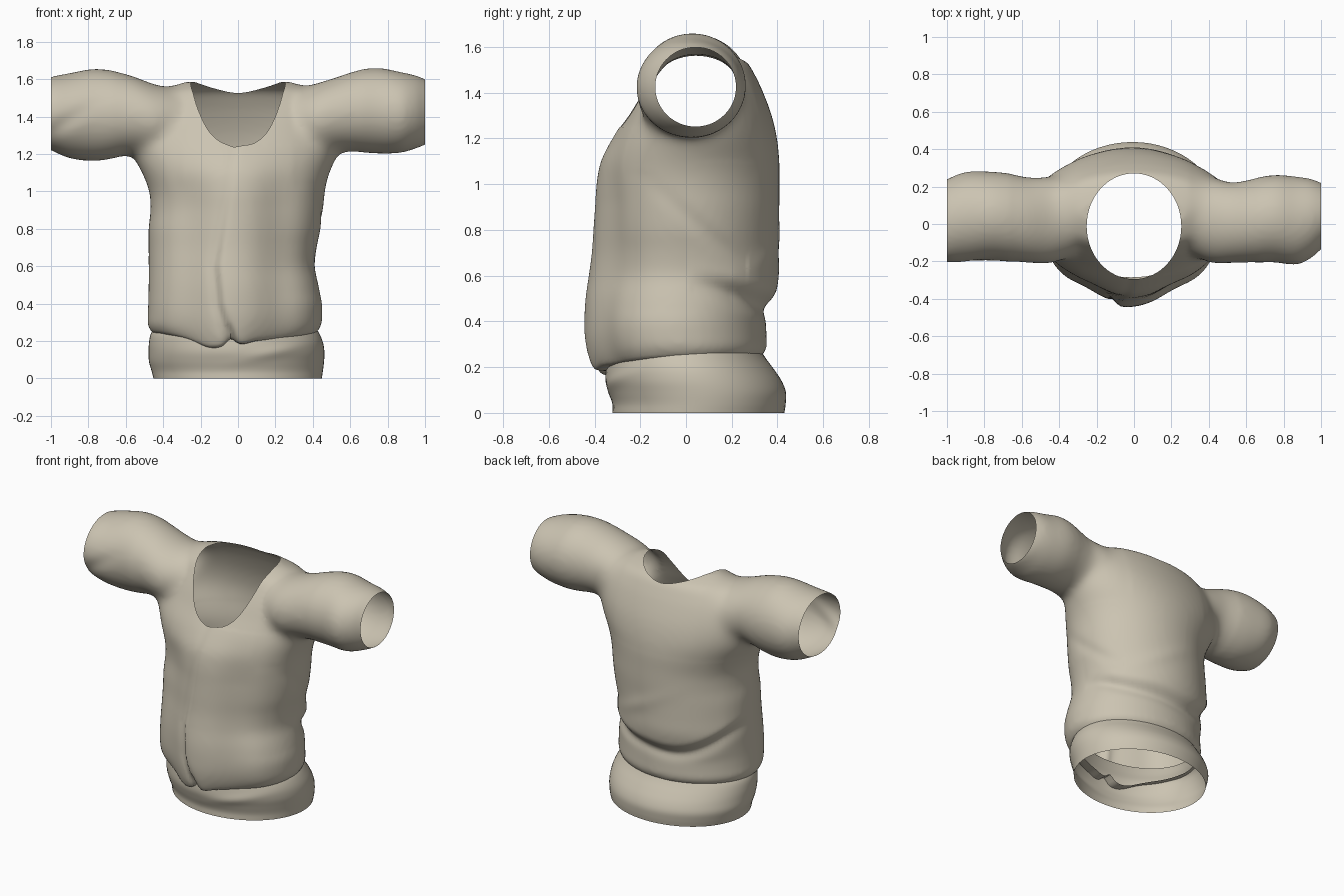
import bpy, bmesh, math
from mathutils import Vector

if "Cube" in bpy.data.objects:
    bpy.data.objects.remove(bpy.data.objects["Cube"])

cloth = bpy.data.materials.new("beige cloth")
cloth.diffuse_color = (0.60, 0.55, 0.443, 1)
cloth.use_nodes = True
cloth.node_tree.nodes["Principled BSDF"].inputs["Base Color"].default_value = cloth.diffuse_color


def refine(rings, sub=4):
    """Smooth extra rings between the given ones."""
    def slope(i, k):
        a, b = rings[max(0, i - 1)], rings[min(len(rings) - 1, i + 1)]
        return (b[k] - a[k]) / (b[0] - a[0])
    out = []
    for i in range(len(rings) - 1):
        r, s = rings[i], rings[i + 1]
        h = s[0] - r[0]
        for q in range(sub):
            t = q / sub
            c = [r[0] + h * t]
            for k in range(1, 5):
                c.append((2 * t**3 - 3 * t**2 + 1) * r[k] + (t**3 - 2 * t**2 + t) * h * slope(i, k)
                         + (3 * t**2 - 2 * t**3) * s[k] + (t**3 - t**2) * h * slope(i + 1, k))
            out.append(c)
    return out + [rings[-1]]


def loft(bm, rings, along_x=False, n=64, caps=True):
    """Skin elliptical rings: (position, lo_a, hi_a, lo_b, hi_b)."""
    loops = []
    for p, a0, a1, b0, b1 in refine(rings):
        loop = []
        for i in range(n):
            t = 2 * math.pi * i / n
            a = (a0 + a1) / 2 + (a1 - a0) / 2 * math.cos(t)
            b = (b0 + b1) / 2 + (b1 - b0) / 2 * math.sin(t)
            loop.append(bm.verts.new((p, a, b) if along_x else (a, b, p)))
        loops.append(loop)
    for l0, l1 in zip(loops, loops[1:]):
        for i in range(n):
            j = (i + 1) % n
            bm.faces.new((l0[i], l0[j], l1[j], l1[i]))
    if caps:
        bm.faces.new(loops[0][::-1])
        bm.faces.new(loops[-1])


def make(name, bm):
    bmesh.ops.recalc_face_normals(bm, faces=bm.faces[:])
    me = bpy.data.meshes.new(name)
    bm.to_mesh(me)
    bm.free()
    me.materials.append(cloth)
    ob = bpy.data.objects.new(name, me)
    bpy.context.collection.objects.link(ob)
    return ob


def apply(ob, kind, **settings):
    m = ob.modifiers.new(kind, kind)
    for k, v in settings.items():
        setattr(m, k, v)
    bpy.context.view_layer.objects.active = ob
    bpy.ops.object.modifier_apply(modifier=m.name)


def punch(ob, cx, cy, rx, ry, z0, z1):
    """Cut an elliptical opening and remove the walls the cut leaves."""
    bm = bmesh.new()
    ring = (cx - rx, cx + rx, cy - ry, cy + ry)
    loft(bm, [(z0, *ring), (z1, *ring)])
    cutter = make("opening_cutter", bm)
    cutter.hide_render = True
    apply(ob, 'BOOLEAN', operation='DIFFERENCE', solver='EXACT', object=cutter)
    bpy.data.objects.remove(cutter)
    bm = bmesh.new()
    bm.from_mesh(ob.data)
    gone = []
    for f in bm.faces:
        c = f.calc_center_median()
        if ((c.x - cx) / rx) ** 2 + ((c.y - cy) / ry) ** 2 < 1.0005 and z0 - .01 < c.z < z1 + .01:
            gone.append(f)
    bmesh.ops.delete(bm, geom=gone, context='FACES')
    bm.to_mesh(ob.data)
    bm.free()


def lerp_table(table, z):
    for (z0, a), (z1, b) in zip(table, table[1:]):
        if z <= z1:
            return a + (b - a) * max(0, (z - z0) / (z1 - z0))
    return table[-1][1]


def gauss(d, w):
    return math.exp(-(d / w) ** 2)


def step(d, w):
    t = min(1, max(0, d / w * .5 + .5))
    return t * t * (3 - 2 * t)


# Jacket body
bm = bmesh.new()
loft(bm, [
    (.20, -.46, .42, -.385, .33), (.25, -.482, .445, -.408, .352),
    (.32, -.482, .45, -.425, .352), (.40, -.48, .448, -.430, .352),
    (.50, -.478, .43, -.427, .37), (.60, -.478, .41, -.415, .395),
    (.70, -.478, .42, -.403, .40), (.80, -.478, .442, -.398, .403),
    (.90, -.468, .455, -.393, .407), (1.0, -.475, .465, -.388, .408),
    (1.1, -.515, .49, -.370, .408), (1.2, -.565, .535, -.320, .398),
    (1.3, -.575, .555, -.258, .375), (1.4, -.56, .55, -.206, .338),
    (1.48, -.51, .51, -.16, .30), (1.54, -.43, .43, -.12, .26),
    (1.57, -.34, .34, -.07, .20), (1.585, -.28, .28, -.03, .15)])
# Sleeves
loft(bm, [
    (-1.04, -.19, .22, 1.24, 1.59), (-1.0, -.205, .24, 1.22, 1.612),
    (-.9, -.205, .278, 1.178, 1.632), (-.77, -.195, .28, 1.163, 1.655),
    (-.65, -.203, .268, 1.18, 1.642), (-.55, -.21, .248, 1.20, 1.615),
    (-.45, -.215, .255, 1.19, 1.575), (-.3, -.16, .22, 1.22, 1.54)], True)
loft(bm, [
    (.3, -.16, .22, 1.22, 1.54), (.42, -.215, .25, 1.19, 1.58),
    (.52, -.21, .222, 1.21, 1.61), (.62, -.208, .24, 1.212, 1.645),
    (.75, -.205, .262, 1.203, 1.66), (.87, -.217, .253, 1.207, 1.638),
    (.95, -.18, .24, 1.23, 1.62), (1.0, -.135, .22, 1.25, 1.60),
    (1.04, -.10, .20, 1.28, 1.58)], True)
jacket = make("jacket", bm)
apply(jacket, 'REMESH', mode='VOXEL', voxel_size=.016)
# Blend the shoulders into the body
group = jacket.vertex_groups.new(name="shoulders")
group.add([v.index for v in jacket.data.vertices
           if .3 < abs(v.co.x) < .66 and v.co.z > 1.0], 1, 'REPLACE')
apply(jacket, 'SMOOTH', factor=.5, iterations=50, vertex_group="shoulders")
apply(jacket, 'SMOOTH', factor=.5, iterations=8)

# Front overlap, uneven hem, back fold and soft creases
seam = [(.2, -.01), (.3, -.06), (.4, -.09), (.6, -.11), (.9, -.06), (1.22, 0)]
for v in jacket.data.vertices:
    x, y, z = v.co
    if z < .45:
        lift = .04 * min(1, (x / .42) ** 2 + max(0, y) / .3)
        if y < 0:
            k = min(1, -y / .15)
            lift += (-.042 * gauss(x + .14, .11) + .03 * gauss(x + .04, .03) - .012 * gauss(x - .03, .05)) * k
        v.co.z += lift * min(1, (.45 - z) / .23)
    if y < -.05 and z < 1.3:  # flatter panels either side of the middle
        k = step(1.1 - z, .2) * min(1, (-y - .05) / .15)
        v.co.y += .034 * gauss(abs(x + .02) - .24, .12) * k
    if y < -.1 and abs(x) < .45 and z < 1.25:
        d = x - lerp_table(seam, z)
        k = .15 + .85 * step(.72 - z, .45)
        ridge = .022 * step(d, .022) * math.exp(-max(0, d) / .2) - .014 * gauss(d + .02, .03)
        v.co.y -= ridge * k
    if y > .02 and z < 1.1 and abs(x) < .5:
        d = z - (.48 + .8 * x * x + .02 * math.sin(9 * x + 1))
        k = min(1, y / .2)
        bump = .025 * step(d, .05) * math.exp(-max(0, d) / .14) - .02 * gauss(d + .04, .05)
        bump += .006 * gauss(z - .78 + .5 * x, .05) * gauss(x - .1, .2)
        out = Vector((x, y - .02, 0)).normalized()
        v.co += out * bump * k
    if x > .3 and z < 1.05:  # diagonal side crease
        v.co.x -= .008 * gauss((z - .78) + .85 * (y - .1), .05) * gauss(y - .1, .2)
    if x < -.6:  # sleeve crease
        v.co.y += .01 * gauss((z - 1.38) - .6 * (x + .9), .05) * gauss(x + .95, .15) * (y < 0)

# Neck and hem openings
punch(jacket, 0, -.012, .253, .283, .8, 1.9)
punch(jacket, -.015, .015, .41, .30, 0, .32)

# Open sleeve ends
bm = bmesh.new()
bm.from_mesh(jacket.data)
for s in (-1, 1):
    bmesh.ops.bisect_plane(bm, geom=bm.verts[:] + bm.edges[:] + bm.faces[:],
                           plane_co=(s, 0, 0), plane_no=(s, 0, 0), clear_outer=True)
bm.to_mesh(jacket.data)
bm.free()

# Waistband showing below the hem
bm = bmesh.new()
loft(bm, [
    (0, -.452, .448, -.322, .43), (.04, -.462, .454, -.322, .436),
    (.09, -.476, .46, -.338, .437), (.14, -.478, .462, -.352, .418),
    (.19, -.476, .455, -.35, .385), (.24, -.466, .435, -.34, .348),
    (.28, -.44, .41, -.32, .325), (.32, -.42, .39, -.30, .31)], caps=False)
for v in bm.verts:
    x, y, z = v.co
    if y < 0:
        v.co.y -= .008 * gauss(z - .13 - .25 * (x - .15), .03) * gauss(x - .2, .18)
waistband = make("waistband", bm)

for ob in (jacket, waistband):
    bpy.ops.object.select_all(action='DESELECT')
    ob.select_set(True)
    bpy.context.view_layer.objects.active = ob
    bpy.ops.object.shade_smooth_by_angle(angle=math.radians(50))
